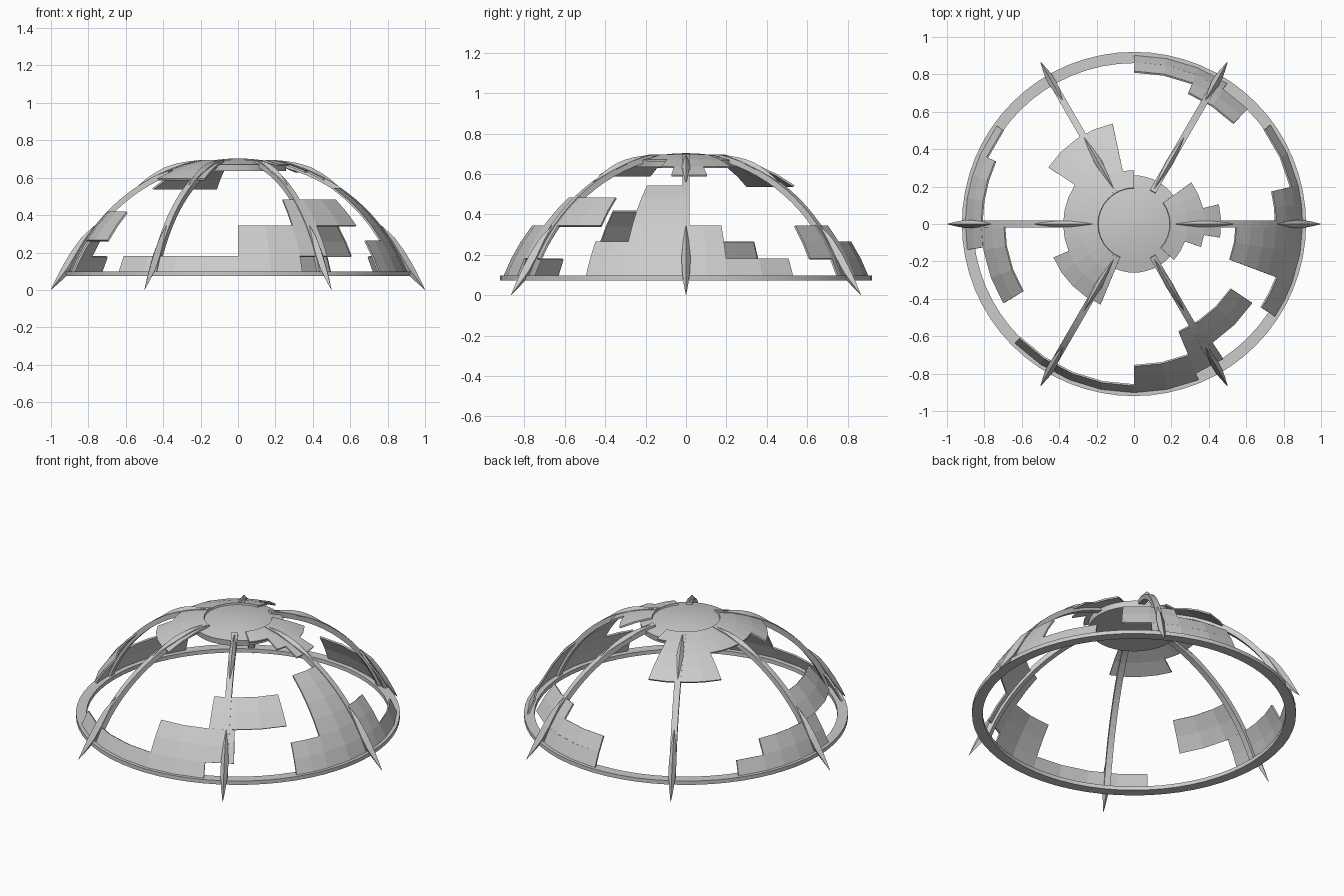
import bpy, bmesh
from math import sin, cos, radians, sqrt, asin, pi, ceil

if "Cube" in bpy.data.objects:
    bpy.data.objects.remove(bpy.data.objects["Cube"])

R = 0.963            # dome sphere radius
ZC = -0.253          # sphere centre height
PHI0 = asin(0.343 / R)


def level(k):
    """radius and height of the k-th dome course (12 courses to the apex)"""
    p = PHI0 + (pi / 2 - PHI0) * k / 12
    return R * cos(p), ZC + R * sin(p)


def dome_z(r, rad=R):
    return ZC + sqrt(rad * rad - r * r)


def finish(name, bm, smooth=False):
    bmesh.ops.recalc_face_normals(bm, faces=bm.faces)
    me = bpy.data.meshes.new(name)
    bm.to_mesh(me)
    bm.free()
    ob = bpy.data.objects.new(name, me)
    bpy.context.collection.objects.link(ob)
    if smooth:
        bpy.context.view_layer.objects.active = ob
        ob.select_set(True)
        bpy.ops.object.shade_smooth_by_angle(angle=radians(30))
        ob.select_set(False)
    return ob


def lathe(name, profile, n=64, closed=True):
    bm = bmesh.new()
    rings = [[bm.verts.new((r * cos(2 * pi * i / n), r * sin(2 * pi * i / n), z))
              for i in range(n)] for r, z in profile]
    m = len(rings)
    for j in range(m if closed else m - 1):
        a, b = rings[j], rings[(j + 1) % m]
        for i in range(n):
            bm.faces.new((a[i], a[(i + 1) % n], b[(i + 1) % n], b[i]))
    if not closed:
        bm.faces.new(rings[0])
        bm.faces.new(rings[-1])
    return finish(name, bm, True)


def loft(name, sections, angle):
    """skin matching loops given as (radial, sideways, z), rotated about z"""
    c, s = cos(angle), sin(angle)
    bm = bmesh.new()
    loops = [[bm.verts.new((r * c - w * s, r * s + w * c, z)) for r, w, z in sec]
             for sec in sections]
    n = len(loops[0])
    for a, b in zip(loops, loops[1:]):
        for i in range(n):
            bm.faces.new((a[i], a[(i + 1) % n], b[(i + 1) % n], b[i]))
    bm.faces.new(loops[0])
    bm.faces.new(loops[-1])
    return finish(name, bm)


def diamond(r, z, w, h, p):
    """diamond section, long axis along the normal of elevation p"""
    return [(r + h * cos(p), 0, z + h * sin(p)), (r, w, z),
            (r - h * cos(p), 0, z - h * sin(p)), (r, -w, z)]


# base ring and crown cap
lathe("base_ring", [(0.86, 0.074), (0.92, 0.074), (0.92, 0.098), (0.86, 0.098)])
lathe("crown_cap", [(0.255, 0.635), (0.26, 0.67), (0.20, 0.683), (0.13, 0.694),
                    (0.06, 0.701), (0.01, 0.703)], 48, False)

# six ribs, each with an upper and a lower spike fin
for i in range(6):
    a = i * pi / 3
    strip = []
    for j in range(17):
        p = PHI0 + (radians(78) - PHI0) * j / 16
        lo, hi = 0.94, 0.97
        strip.append([(q * cos(p), w, ZC + q * sin(p))
                      for q, w in ((lo, -.018), (lo, .018), (hi, .018), (hi, -.018))])
    loft("rib", strip, a)

    fin = []
    for t in range(9):
        u = t / 8
        p = radians(55.5 + 22.5 * u)
        k = max(0.03, 1 - abs(2 * u - 1) ** 1.6)
        fin.append(diamond(0.967 * cos(p), ZC + 0.967 * sin(p), .02 * k, .022 * k, p))
    loft("upper_fin", fin, a)

    fin = [diamond(r, z, w, h, radians(30)) for r, z, w, h in
           ((0.765, 0.345, .001, .001), (0.82, 0.27, .014, .02), (0.868, 0.19, .022, .028),
            (0.91, 0.12, .02, .028), (0.955, 0.06, .012, .016), (0.999, 0.002, .001, .001))]
    loft("lower_fin", fin, a)

# remaining shell panels: start angle, end angle, bottom course, top course
panels = {
    "front_panel": [(225, 270, 0, 1), (270, 292.5, 0, 3), (292.5, 303.5, 1, 3),
                    (292.5, 326.3, 3, 5)],
    "right_panel": [(326.7, 339.5, 0, 2), (339.5, 360, 0, 6), (0, 13.3, 0, 3),
                    (13.3, 36, 0, 1)],
    "back_panel": [(45.3, 67.5, 1, 3), (56.5, 90, 0, 1), (67.5, 90, 1, 2)],
    "left_panel": [(144.4, 155.6, 0, 1), (155.6, 179, 0, 2), (179, 188.8, 0, 2),
                   (179, 211.3, 2, 4)],
    "crown_left_panel": [(90, 102, 9, 10), (102, 146.5, 6, 10), (146.5, 202.5, 8, 10),
                         (202.5, 247.5, 7, 10)],
    "crown_right_panel": [(13, 36, 8, 10), (-9, 13, 7, 10), (-19, -9, 8, 10),
                          (-42, -19, 9, 10)],
}
for name, patches in panels.items():
    bm = bmesh.new()
    for a0, a1, k0, k1 in patches:
        n = ceil((a1 - a0) / 11.5)
        grid = []
        for k in range(k0, k1 + 1):
            r, z = level(k)
            grid.append([bm.verts.new((r * cos(t), r * sin(t), z)) for t in
                         (radians(a0 + (a1 - a0) * i / n) for i in range(n + 1))])
        for lo, hi in zip(grid, grid[1:]):
            for i in range(n):
                bm.faces.new((lo[i], lo[i + 1], hi[i + 1], hi[i]))
    bmesh.ops.remove_doubles(bm, verts=bm.verts, dist=0.0005)
    ob = finish(name, bm)
    mod = ob.modifiers.new("thickness", 'SOLIDIFY')
    mod.thickness = 0.01
    mod.offset = 0
